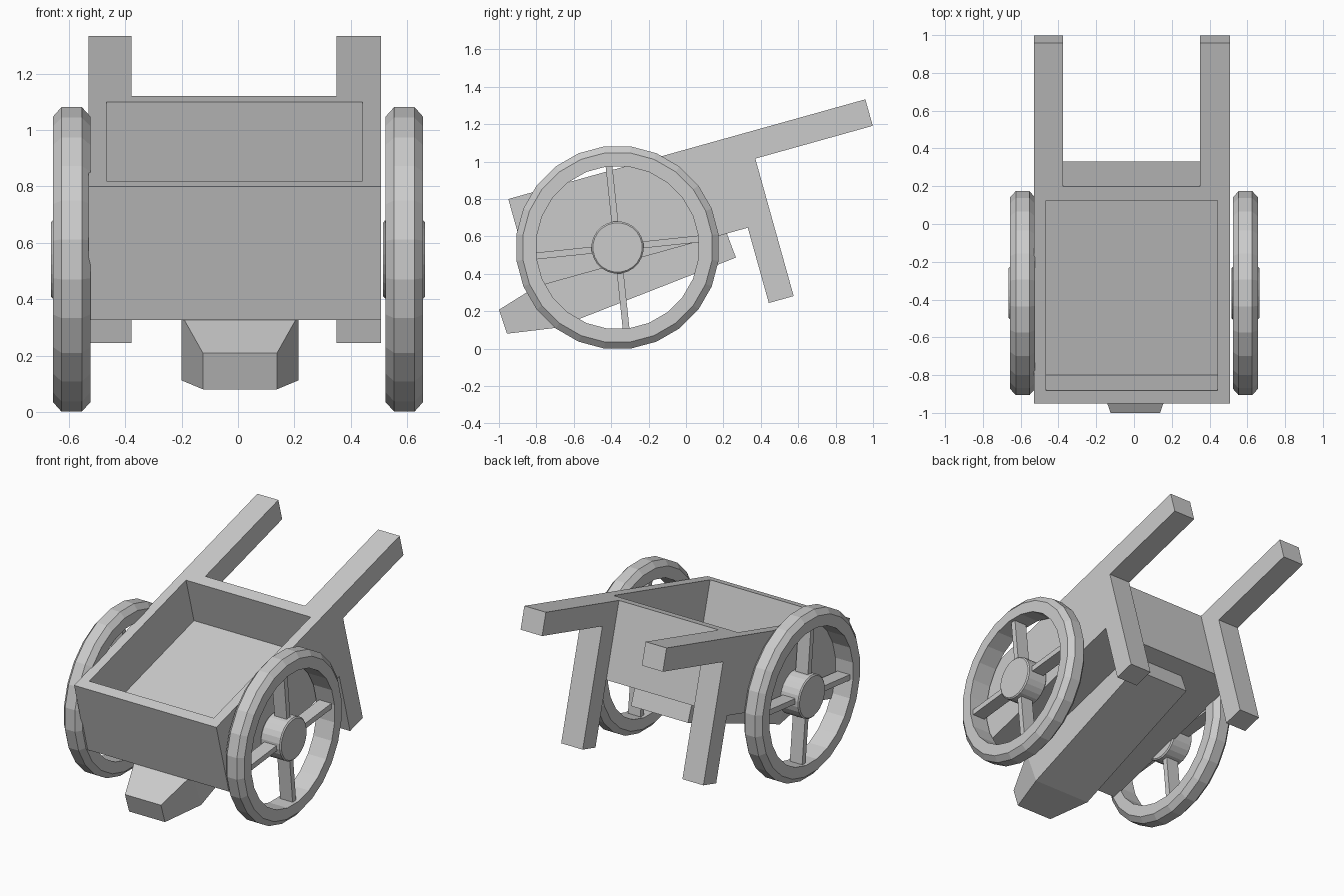
import bpy, bmesh, math
from mathutils import Matrix, Vector

if "Cube" in bpy.data.objects:
    bpy.data.objects.remove(bpy.data.objects["Cube"])

TILT = math.radians(15.6)
C, S = math.cos(TILT), math.sin(TILT)


def cart(x, u, d):
    """Cart frame: u runs back along the tilted rim, d runs down from it."""
    return (x, -0.95 + u * C + d * S, 0.80 + u * S - d * C)


def finish(name, bm):
    bmesh.ops.recalc_face_normals(bm, faces=bm.faces)
    me = bpy.data.meshes.new(name)
    bm.to_mesh(me)
    bm.free()
    ob = bpy.data.objects.new(name, me)
    bpy.context.collection.objects.link(ob)
    return ob


def loft(bm, rings):
    """Join rings of points into a closed solid."""
    vs = [[bm.verts.new(p) for p in r] for r in rings]
    n = len(vs[0])
    for a, b in zip(vs, vs[1:]):
        for i in range(n):
            j = (i + 1) % n
            bm.faces.new((a[i], a[j], b[j], b[i]))
    bm.faces.new(vs[0])
    bm.faces.new(vs[-1])


def slab(name, x0, x1, profile):
    bm = bmesh.new()
    loft(bm, [[cart(x, u, d) for u, d in profile] for x in (x0, x1)])
    return finish(name, bm)


def rect(u0, u1, d0, d1):
    return [(u0, d0), (u1, d0), (u1, d1), (u0, d1)]


# Tray with handles and legs, merged into one body
body = slab("cart_body", -0.53, 0.507, rect(0, 1.192, 0, 0.492))
handle_leg = [(1.14, 0), (1.982, 0), (1.982, 0.147), (1.33, 0.147),
              (1.33, 0.91), (1.192, 0.91), (1.192, 0.492), (1.14, 0.492)]
tools = [
    (slab("left_handle_leg_helper", -0.53, -0.377, handle_leg), 'UNION'),
    (slab("right_handle_leg_helper", 0.35, 0.507, handle_leg), 'UNION'),
    (slab("tray_cutter", -0.466, 0.442, rect(0.07, 1.115, -0.2, 0.31)), 'DIFFERENCE'),
]
for tool, op in tools:
    m = body.modifiers.new(op.lower(), 'BOOLEAN')
    m.operation, m.solver, m.object = op, 'EXACT', tool
bev = body.modifiers.new("edge_bevel", 'BEVEL')
bev.width, bev.segments, bev.limit_method = 0.014, 1, 'ANGLE'

# Apply the modifiers and drop the helpers
dg = bpy.context.evaluated_depsgraph_get()
body_mesh = bpy.data.meshes.new_from_object(body.evaluated_get(dg))
body.modifiers.clear()
body.data = body_mesh
for tool, op in tools:
    bpy.data.objects.remove(tool)

# Keel block under the tray, tapering at the front
bm = bmesh.new()
sections = [(0.131, (-1.0, 0.208), (-0.957, 0.08)),
            (0.208, (-0.78, 0.345), (-0.69, 0.112)),
            (0.208, (0.213, 0.63), (0.267, 0.487))]
loft(bm, [[(0.007 - w, *t), (0.007 + w, *t), (0.007 + w, *b), (0.007 - w, *b)]
          for w, t, b in sections])
finish("under_block", bm)

# Wheels
CENTRE_Y, CENTRE_Z, SIDES = -0.366, 0.541, 24


def ring(x, r):
    pts = []
    for i in range(SIDES):
        a = 2 * math.pi * (i + 0.5) / SIDES
        pts.append((x, CENTRE_Y + r * math.cos(a), CENTRE_Z + r * math.sin(a)))
    return pts


for side, sign in (("left", -1), ("right", 1)):
    # Rim with chamfered tread
    bm = bmesh.new()
    profile = [(0.523, 0.437), (0.523, 0.51), (0.554, 0.545),
               (0.626, 0.545), (0.657, 0.51), (0.657, 0.437)]
    rows = [[bm.verts.new(p) for p in ring(sign * x, r)] for x, r in profile]
    for k in range(len(rows)):
        a, b = rows[k], rows[(k + 1) % len(rows)]
        for i in range(SIDES):
            j = (i + 1) % SIDES
            bm.faces.new((a[i], a[j], b[j], b[i]))
    finish(side + "_wheel_rim", bm)

    # Hub
    bm = bmesh.new()
    loft(bm, [ring(sign * x, r) for x, r in
              ((0.515, 0.132), (0.522, 0.14), (0.657, 0.14), (0.664, 0.132))])
    finish(side + "_wheel_hub", bm)

    # Four spokes
    bm = bmesh.new()
    for k in range(4):
        turn = Matrix.Rotation(math.radians(6 + 90 * k), 4, 'X')
        place = (Matrix.Translation(Vector((sign * 0.59, CENTRE_Y, CENTRE_Z))) @ turn
                 @ Matrix.Translation(Vector((0, 0.28, 0)))
                 @ Matrix.Diagonal((0.09, 0.33, 0.036, 1)))
        bmesh.ops.create_cube(bm, size=1, matrix=place)
    finish(side + "_wheel_spokes", bm)
